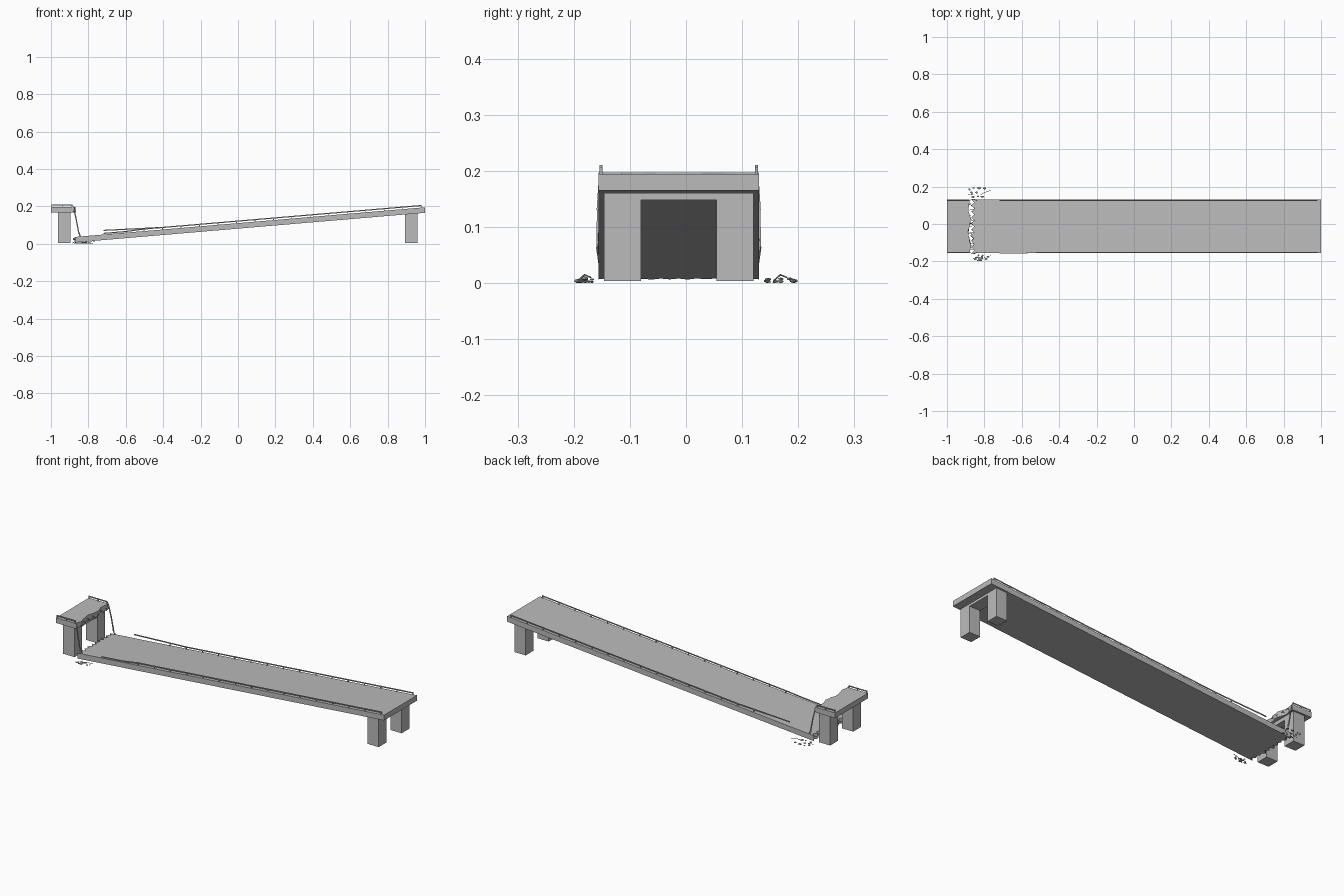
import bpy, bmesh, math, random
from mathutils import Vector

if "Cube" in bpy.data.objects:
    bpy.data.objects.remove(bpy.data.objects["Cube"])

random.seed(7)

def material(name, v):
    m = bpy.data.materials.new(name)
    m.diffuse_color = (v, v, v, 1)
    m.use_nodes = True
    m.node_tree.nodes["Principled BSDF"].inputs["Base Color"].default_value = m.diffuse_color
    return m

CONCRETE = material("concrete grey", 0.5)
STEEL = material("steel grey", 0.45)

Y0, Y1 = -0.156, 0.130          # deck edges
YC = (Y0 + Y1) / 2

def finish(name, bm, mat):
    bmesh.ops.recalc_face_normals(bm, faces=bm.faces)
    me = bpy.data.meshes.new(name)
    bm.to_mesh(me)
    bm.free()
    me.materials.append(mat)
    ob = bpy.data.objects.new(name, me)
    bpy.context.collection.objects.link(ob)
    return ob

def add_box(bm, x0, x1, y0, y1, z0, z1):
    vs = bmesh.ops.create_cube(bm, size=1)["verts"]
    for v in vs:
        v.co = Vector(((x0 + x1) / 2 + v.co.x * (x1 - x0),
                       (y0 + y1) / 2 + v.co.y * (y1 - y0),
                       (z0 + z1) / 2 + v.co.z * (z1 - z0)))

def add_bar(bm, a, b, w, h):
    """Rectangular bar from a to b, w across and h high."""
    a, b = Vector(a), Vector(b)
    d = b - a
    q = d.to_track_quat('X', 'Z')
    for v in bmesh.ops.create_cube(bm, size=1)["verts"]:
        v.co = (a + b) / 2 + q @ Vector((v.co.x * d.length, v.co.y * w, v.co.z * h))

def add_path(bm, pts, w, h):
    for a, b in zip(pts, pts[1:]):
        add_bar(bm, a, b, w, h)

def slab(name, x_clean, jag, top, thick):
    """Deck slab with one straight end and one broken end; top(x) is its surface height."""
    bm = bmesh.new()
    n = len(jag)
    edge = [(x, Y0 + (Y1 - Y0) * i / (n - 1)) for i, x in enumerate(jag)]
    outline = [(x_clean, Y0)] + edge + [(x_clean, Y1)]
    up = [bm.verts.new((x, y, top(x))) for x, y in outline]
    lo = []
    for i, (x, y) in enumerate(outline):
        dx = random.uniform(-0.004, 0.004) if 1 < i < n else 0
        lo.append(bm.verts.new((x + dx, y, top(x + dx) - thick)))
    bm.faces.new(up)
    bm.faces.new(lo[::-1])
    k = len(up)
    for i in range(k):
        bm.faces.new((up[i], lo[i], lo[(i + 1) % k], up[(i + 1) % k]))
    return finish(name, bm, CONCRETE)

def fallen_top(x):
    return 0.195 + (x - 1.0) * 0.0848

def stub_top(x):
    return 0.197

# Standing deck stub and the long fallen span
jag_stub = [-0.878 + 0.007 * math.sin(i * 0.9) + random.uniform(-0.004, 0.004) for i in range(15)]
slab("standing_deck", -1.0, jag_stub, stub_top, 0.029)
jag_fall = [-0.862 + (0.009 if i % 2 else -0.008) + random.uniform(-0.005, 0.005) for i in range(19)]
jag_fall[0] = jag_fall[-1] = -0.87
slab("fallen_deck", 1.0, jag_fall, fallen_top, 0.0295)

# Piers: two square columns joined by a cap beam
for name, x0, x1, ztop in (("left_pier", -0.963, -0.895, 0.170), ("right_pier", 0.893, 0.960, 0.161)):
    bm = bmesh.new()
    for y0, y1 in ((-0.146, -0.080), (0.054, 0.120)):
        add_box(bm, x0, x1, y0, y1, 0.004, ztop)
    add_box(bm, x0, x1, -0.080, 0.054, 0.148, ztop)
    finish(name, bm, CONCRETE)

# Guard rails on both edges
def guard_rail(name, side, xs, top, bend):
    y = YC + side * 0.1385
    bm = bmesh.new()
    pts = []
    for x in xs:
        out, lift = bend(x)
        p = Vector((x, y + side * out, top(x) + 0.011 + lift))
        pts.append(p)
        if lift < 0.004 and out < 0.004:
            add_box(bm, x - 0.002, x + 0.002, y - 0.0025, y + 0.0025, top(x) - 0.002, top(x) + 0.014)
    add_path(bm, pts, 0.003, 0.006)
    return finish(name, bm, STEEL)

straight = lambda x: (0, 0)
span = [-0.70 + i * 0.0988 for i in range(18)]
for side, tag in ((-1, "front"), (1, "back")):
    guard_rail("standing_rail_" + tag, side, [-0.996, -0.94, -0.888], stub_top, straight)
guard_rail("fallen_rail_front", -1, [-0.72, -0.66] + span[1:], fallen_top,
           lambda x: (0.005, -0.005) if x < -0.55 else (0, 0))
guard_rail("fallen_rail_back", 1, [-0.72] + span[1:], fallen_top,
           lambda x: (0, max(0, (-0.4 - x) * 0.035)))

# Torn rails hanging from the stub down to the fallen end
for side, tag in ((-1, "front"), (1, "back")):
    y = YC + side * 0.140
    bm = bmesh.new()
    add_path(bm, [(-0.888, y, 0.207), (-0.878, y, 0.190), (-0.865, y + side * 0.004, 0.130),
                  (-0.853, y + side * 0.005, 0.065), (-0.842, y + side * 0.001, 0.037)], 0.003, 0.006)
    add_box(bm, -0.856, -0.850, y + side * 0.004 - 0.002, y + side * 0.004 + 0.002, 0.054, 0.075)
    finish("hanging_rail_" + tag, bm, STEEL)

# Exposed reinforcing bars at both broken ends
bm = bmesh.new()
for i in range(9):
    y = Y0 + 0.02 + i * 0.0307
    z = fallen_top(-0.86) - 0.014
    add_path(bm, [(-0.84, y, z), (-0.868, y, z),
                  (-0.882, y + random.uniform(-0.006, 0.006), z + random.uniform(-0.004, 0.008))], 0.002, 0.002)
finish("fallen_rebar", bm, STEEL)
bm = bmesh.new()
for i in range(7):
    y = Y0 + 0.03 + i * 0.038
    add_path(bm, [(-0.90, y, 0.182), (-0.872, y, 0.182),
                  (-0.866, y + random.uniform(-0.006, 0.006), 0.172)], 0.002, 0.002)
finish("standing_rebar", bm, STEEL)

# Rubble heaps beside the break
def rubble(name, y0, y1):
    bm = bmesh.new()
    for i in range(16):
        r = random.uniform(0.003, 0.008)
        x = random.uniform(-0.885, -0.775)
        y = random.uniform(y0 + r, y1 - r)
        if i == 0:
            y, r = (y1 - 0.008, 0.008) if y1 > 0 else (y0 + 0.008, 0.008)
        z = r * 0.5 + (random.uniform(0, 0.005) if i > 8 else 0)
        for v in bmesh.ops.create_icosphere(bm, subdivisions=1, radius=1)["verts"]:
            k = 1 if i == 0 else random.uniform(0.75, 1)
            v.co = Vector((x + v.co.x * r * 1.3 * k, y + v.co.y * r * k, z + v.co.z * r * 0.5 * k))
    # loose bent bar lying on the heap
    ym = (y0 + y1) / 2
    add_path(bm, [(-0.82, ym - 0.012, 0.004), (-0.80, ym, 0.015), (-0.765, ym + 0.012, 0.010)], 0.002, 0.002)
    finish(name, bm, CONCRETE)

rubble("rubble_front", -0.200, -0.162)
rubble("rubble_back", 0.136, 0.200)
